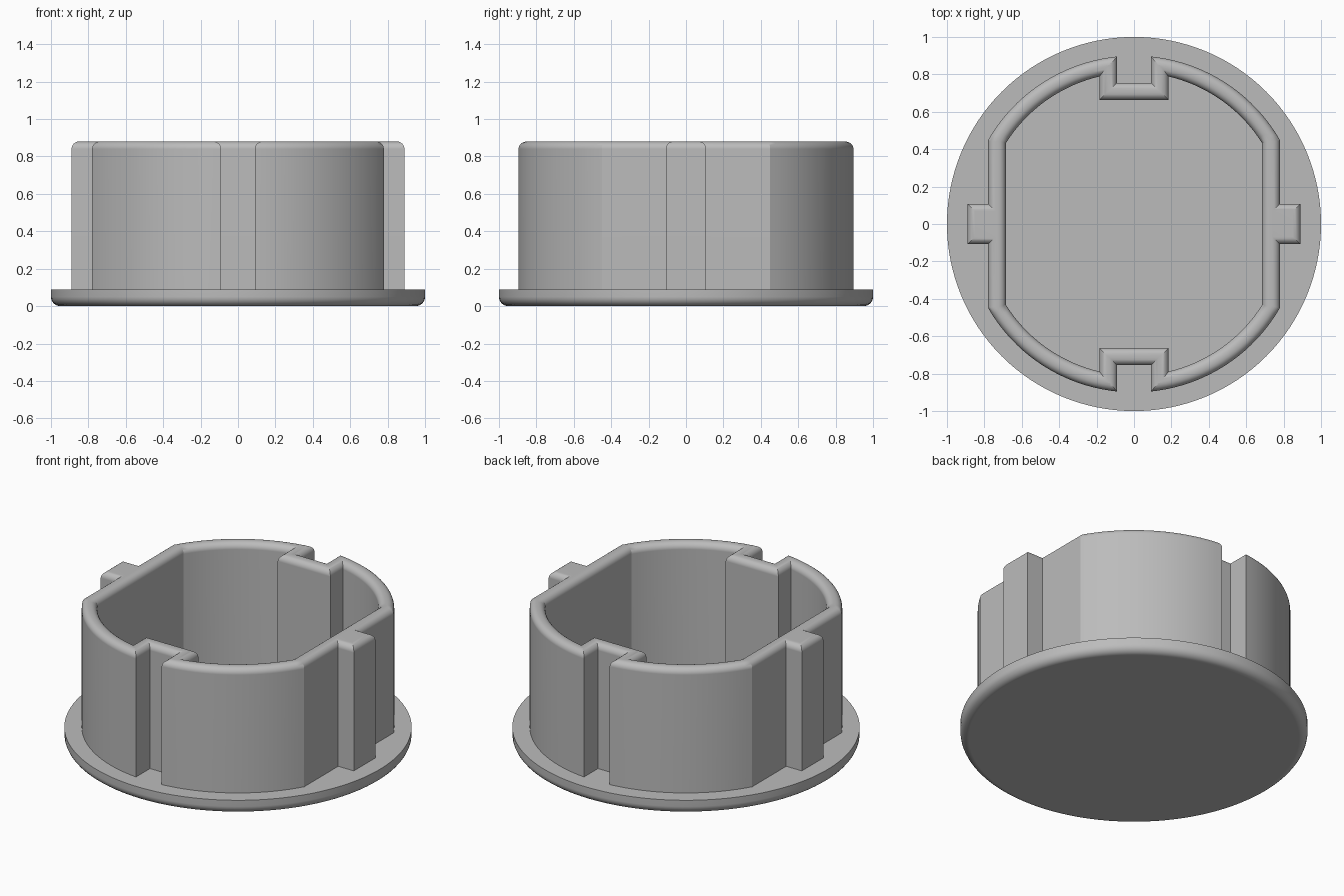
import bpy, bmesh
from math import sin, cos, pi, asin, acos
from mathutils import Vector

if "Cube" in bpy.data.objects:
    bpy.data.objects.remove(bpy.data.objects["Cube"])

FLANGE_TOP, TOP, FILLET, STEPS = 0.09, 0.88, 0.04, 6

grey = bpy.data.materials.new("plain grey")
grey.use_nodes = True
colour = (0.5, 0.5, 0.5, 1)
grey.diffuse_color = colour
grey.node_tree.nodes["Principled BSDF"].inputs["Base Color"].default_value = colour


def finish(name, bm):
    """Turn a bmesh into a smooth object with crisp edges."""
    bmesh.ops.recalc_face_normals(bm, faces=bm.faces)
    mesh = bpy.data.meshes.new(name)
    bm.to_mesh(mesh)
    bm.free()
    mesh.materials.append(grey)
    ob = bpy.data.objects.new(name, mesh)
    bpy.context.collection.objects.link(ob)
    bpy.ops.object.select_all(action="DESELECT")
    ob.select_set(True)
    bpy.context.view_layer.objects.active = ob
    bpy.ops.object.shade_smooth_by_angle(angle=0.42)
    mod = ob.modifiers.new("weighted normals", "WEIGHTED_NORMAL")
    mod.keep_sharp = True
    return ob


def ring(bm, points, z):
    return [bm.verts.new((p[0], p[1], z)) for p in points]


def skin(bm, rings):
    for a, b in zip(rings, rings[1:]):
        for i in range(len(a)):
            j = (i + 1) % len(a)
            bm.faces.new((a[i], a[j], b[j], b[i]))


def circle(r, n=128):
    return [(r * cos(2 * pi * i / n), r * sin(2 * pi * i / n)) for i in range(n)]


def outline(radius, side, notch_x, notch_y, rib=None):
    """Counter-clockwise flat-sided circle with notches and optional side ribs."""
    quarter = []
    if rib:
        quarter += [(rib[0], rib[1]), (side, rib[1])]
    start, end, n = acos(side / radius), acos(notch_x / radius), 20
    for i in range(n + 1):
        a = start + (end - start) * i / n
        quarter.append((radius * cos(a), radius * sin(a)))
    quarter.append((notch_x, notch_y))
    half = quarter + [(-x, y) for x, y in reversed(quarter)]
    return [Vector(p) for p in half + [(-x, -y) for x, y in half]]


def offset(points, d):
    """Mitred offset towards the left of the travel direction."""
    out = []
    for i, p in enumerate(points):
        a = (p - points[i - 1]).normalized()
        b = (points[(i + 1) % len(points)] - p).normalized()
        na, nb = Vector((-a.y, a.x)), Vector((-b.y, b.x))
        out.append(p + (na + nb) * d / (1 + na.dot(nb)))
    return out


# Round base flange with a softened lower edge
bm = bmesh.new()
r = 0.05
rings = []
for i in range(STEPS + 1):
    a = pi / 2 * i / STEPS
    rings.append(ring(bm, circle(1 - r + r * sin(a)), r - r * cos(a)))
rings.append(ring(bm, circle(1), FLANGE_TOP))
skin(bm, rings)
bm.faces.new(rings[0])
bm.faces.new(rings[-1])
finish("base_flange", bm)

# Upright wall with notches, side ribs and a rounded rim
bm = bmesh.new()
rims = []
for points, way in ((outline(0.9, 0.78, 0.09, 0.755, (0.89, 0.108)), 1),
                    (outline(0.81, 0.685, 0.185, 0.663), -1)):
    rings = [ring(bm, points, FLANGE_TOP - 0.01)]
    for i in range(STEPS + 1):
        a = pi / 2 * i / STEPS
        rings.append(ring(bm, offset(points, way * FILLET * (1 - cos(a))),
                          TOP - FILLET + FILLET * sin(a)))
    skin(bm, rings)
    rims.append(rings[-1])
edges = [bm.edges.get((loop[i - 1], loop[i])) for loop in rims for i in range(len(loop))]
bmesh.ops.triangle_fill(bm, edges=edges, use_beauty=True, normal=(0, 0, 1))
finish("notched_wall", bm)
